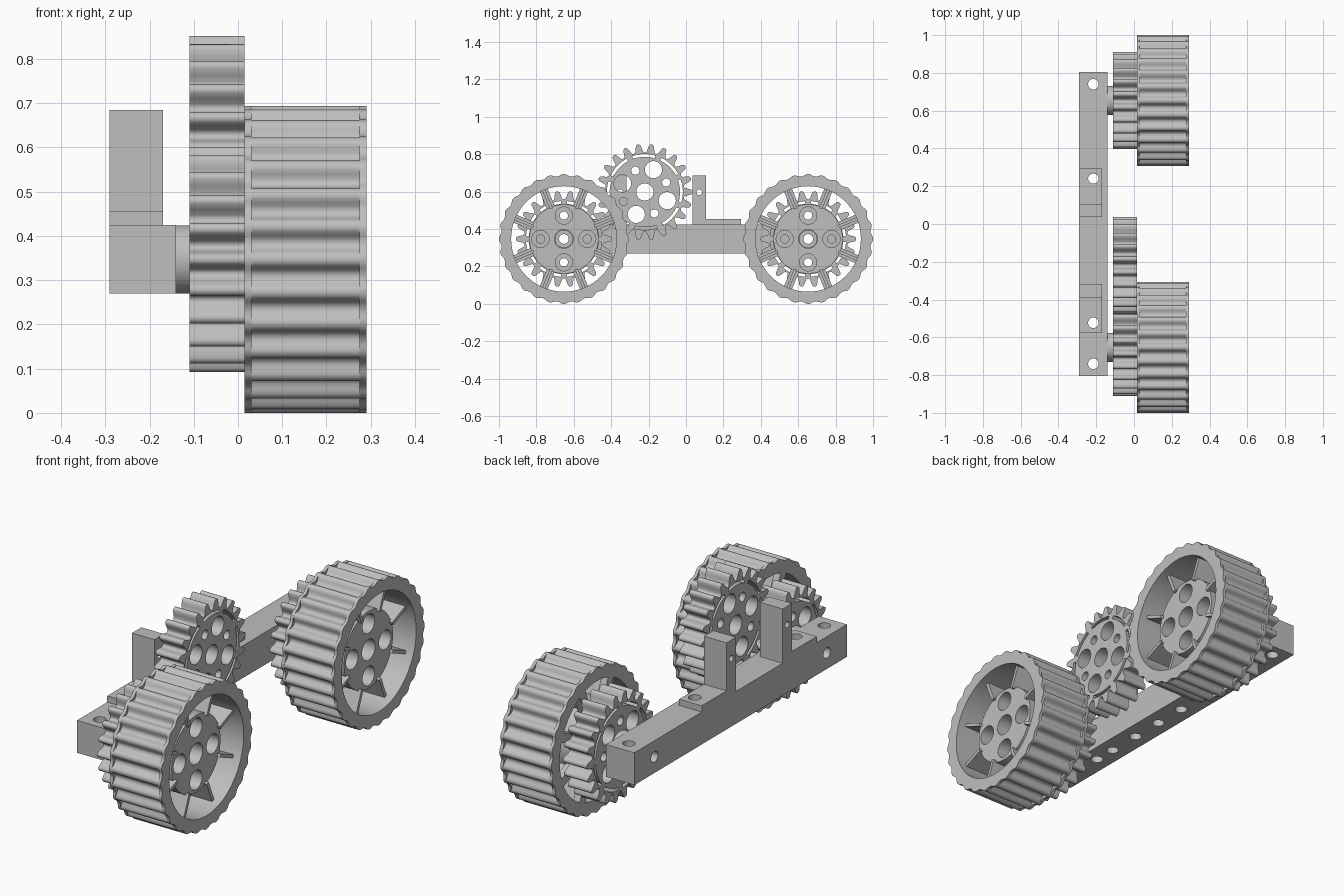
import bpy, bmesh
from math import sin, cos, tanh, pi, radians
from mathutils import Matrix

cube = bpy.data.objects.get("Cube")
if cube:
    bpy.data.objects.remove(cube, do_unlink=True)

grey = bpy.data.materials.new("machined grey")
grey.use_nodes = True
grey.diffuse_color = (0.52, 0.52, 0.52, 1)
grey.node_tree.nodes["Principled BSDF"].inputs["Base Color"].default_value = grey.diffuse_color

# Local profile axes (u, v, depth) map to world (y, z, x)
SIDEWAYS = Matrix(((0, 0, 1, 0), (1, 0, 0, 0), (0, 1, 0, 0), (0, 0, 0, 1)))


# Profile loops
def circle(r, u=0, v=0, n=32):
    return [(u + r * cos(2 * pi * i / n), v + r * sin(2 * pi * i / n)) for i in range(n)]


def rect(u0, u1, v0, v1):
    return [(u0, v0), (u1, v0), (u1, v1), (u0, v1)]


def toothed(count, root, tip, sharp, steps=12):
    loop = []
    for i in range(count * steps):
        a = 2 * pi * i / (count * steps)
        r = (root + tip) / 2 + (tip - root) / 2 * tanh(sharp * cos(count * a)) / tanh(sharp)
        loop.append((r * cos(a), r * sin(a)))
    return loop


def arc_slot(r0, r1, a0, a1, n=8):
    angles = [a0 + (a1 - a0) * i / n for i in range(n + 1)]
    return ([(r1 * cos(a), r1 * sin(a)) for a in angles]
            + [(r0 * cos(a), r0 * sin(a)) for a in reversed(angles)])


def spokes(r0, r1, width, count=8):
    loops = []
    for k in range(count):
        a = 2 * pi * (k + 0.5) / count
        c, s = cos(a), sin(a)
        loops.append([(u * c - v * s, u * s + v * c)
                      for u, v in rect(r0, r1, -width / 2, width / 2)])
    return loops


def hole_ring(r, dist, start, count=4):
    return [circle(r, dist * cos(start + 2 * pi * k / count),
                   dist * sin(start + 2 * pi * k / count), 24) for k in range(count)]


# Extrude closed loops (inner loops become holes) from x0 to x1
def plate(name, loops, x0, x1, y=0, z=0):
    curve = bpy.data.curves.new(name, "CURVE")
    curve.dimensions = "2D"
    curve.fill_mode = "BOTH"
    curve.extrude = (x1 - x0) / 2
    for loop in loops:
        spline = curve.splines.new("POLY")
        spline.points.add(len(loop) - 1)
        for point, (u, v) in zip(spline.points, loop):
            point.co = (u, v, 0, 1)
        spline.use_cyclic_u = True
    temp = bpy.data.objects.new(name + "_profile", curve)
    bpy.context.collection.objects.link(temp)
    bpy.context.view_layer.update()
    mesh = bpy.data.meshes.new_from_object(
        temp.evaluated_get(bpy.context.evaluated_depsgraph_get()))
    bpy.data.objects.remove(temp, do_unlink=True)
    bm = bmesh.new()
    bm.from_mesh(mesh)
    bmesh.ops.remove_doubles(bm, verts=bm.verts, dist=0.00005)
    bm.transform(Matrix.Translation(((x0 + x1) / 2, y, z)) @ SIDEWAYS)
    bmesh.ops.recalc_face_normals(bm, faces=bm.faces)
    bm.to_mesh(mesh)
    bm.free()
    mesh.materials.clear()
    mesh.materials.append(grey)
    obj = bpy.data.objects.new(name, mesh)
    bpy.context.collection.objects.link(obj)
    return obj


# Drill upright holes, each given as (y, bottom, top)
def drill(obj, holes, x=-0.215, r=0.028):
    bm = bmesh.new()
    for y, low, high in holes:
        bmesh.ops.create_cone(bm, cap_ends=True, segments=24, radius1=r, radius2=r,
                              depth=high - low,
                              matrix=Matrix.Translation((x, y, (low + high) / 2)))
    mesh = bpy.data.meshes.new("drill")
    bm.to_mesh(mesh)
    bm.free()
    cutter = bpy.data.objects.new("drill", mesh)
    cutter.hide_render = True
    bpy.context.collection.objects.link(cutter)
    mod = obj.modifiers.new("holes", "BOOLEAN")
    mod.operation = "DIFFERENCE"
    mod.solver = "EXACT"
    mod.object = cutter
    bpy.context.view_layer.objects.active = obj
    bpy.ops.object.modifier_apply(modifier=mod.name)
    bpy.data.objects.remove(cutter, do_unlink=True)


def gear(name, y, z, turn):
    loops = [toothed(22, 0.212, 0.257, 1.6), circle(0.046)]
    loops += hole_ring(0.022, 0.125, turn) + hole_ring(0.046, 0.128, turn + pi / 4)
    for k in range(8):
        a = turn + k * pi / 4
        loops.append(arc_slot(0.188, 0.203, a + 0.08, a + pi / 4 - 0.08))
    plate(name, loops, -0.11, 0.015, y, z)


AXLE_Y, AXLE_Z, R = 0.653, 0.347, 0.347

# Wheels with their gears and spacers
for side, y in (("front", -AXLE_Y), ("rear", AXLE_Y)):
    at = (y, AXLE_Z)
    inner = circle(0.282, n=64)
    plate(side + "_wheel_tread", [toothed(28, R - 0.026, R, 1.2), inner], 0.03, 0.275, *at)
    for label, x in (("inner", 0.015), ("outer", 0.275)):
        plate(f"{side}_wheel_{label}_flange", [toothed(28, R - 0.011, R, 0.8), inner],
              x, x + 0.015, *at)
    plate(side + "_wheel_hub",
          [circle(0.185, n=64), circle(0.05)] + hole_ring(0.046, 0.125, 0), 0.015, 0.235, *at)
    plate(side + "_wheel_spoke_webs", spokes(0.175, 0.29, 0.016), 0.045, 0.25, *at)
    plate(side + "_wheel_spoke_feet", spokes(0.175, 0.29, 0.045), 0.016, 0.05, *at)
    gear(side + "_wheel_gear", y, AXLE_Z, 0)
    plate(side + "_spacer", [circle(0.077, n=48), circle(0.026)], -0.14, -0.11, *at)

# Idler gear between the posts
gear("idler_gear", -0.22, 0.598, radians(24))

# Main beam with axle bores, end holes and a row of holes underneath
beam = plate("beam", [rect(-0.805, 0.805, 0.27, 0.425)]
             + [circle(0.026, y, AXLE_Z) for y in (-AXLE_Y, AXLE_Y)], -0.29, -0.14)
pitch = 0.1644
through = [(y, 0.2, 0.5) for y in (-0.74, 0.74, 0.24, -0.523)]
blind = [(pitch * (k + 0.5), 0.2, 0.35) for k in range(-3, 3) if k != 1]
drill(beam, through + blind)

# Mirrored L brackets bolted onto the beam
MIDDLE = -0.141
for name, s in (("front_bracket", -1), ("rear_bracket", 1)):
    outline = [(0.177, 0.425), (0.435, 0.425), (0.435, 0.455),
               (0.248, 0.455), (0.248, 0.685), (0.177, 0.685)]
    bracket = plate(name, [[(MIDDLE + s * u, v) for u, v in outline],
                           circle(0.015, MIDDLE + s * 0.212, 0.597, 20)], -0.29, -0.17)
    drill(bracket, [(MIDDLE + s * 0.382, 0.4, 0.5)])

# Smooth the curved walls, keep edges crisp
bpy.ops.object.select_all(action="DESELECT")
for obj in bpy.context.collection.objects:
    if obj.type == "MESH" and grey.name in obj.data.materials:
        obj.select_set(True)
        bpy.context.view_layer.objects.active = obj
bpy.ops.object.shade_smooth_by_angle(angle=radians(35))
